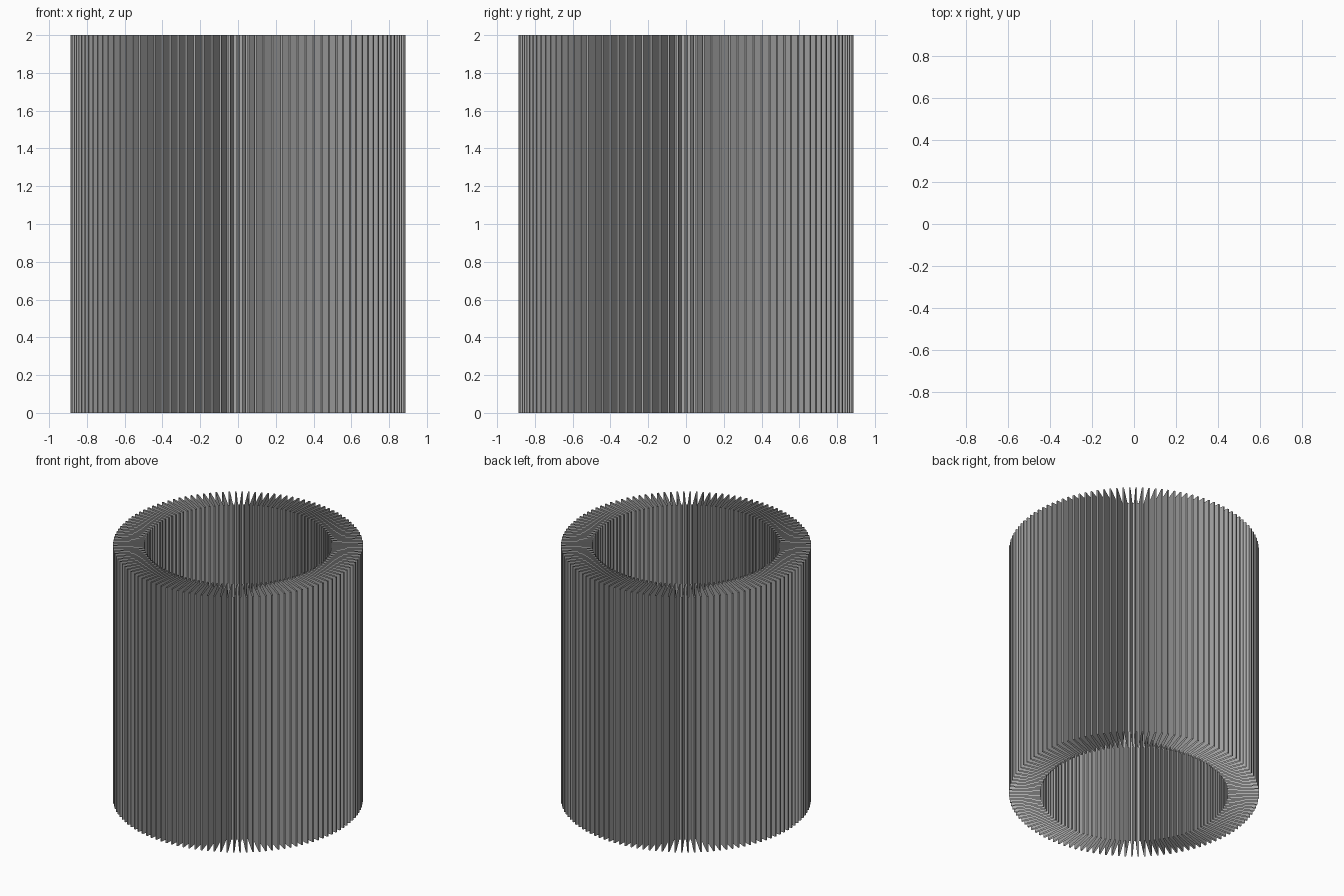
import bpy
import math

cube = bpy.data.objects.get("Cube")
if cube:
    bpy.data.objects.remove(cube, do_unlink=True)

PLEATS = 120
OUTER, INNER, HEIGHT = 0.887, 0.665, 2.0
HALF_FOLD = 0.0055  # half the width of each flat fold

# Grey filter paper
paper = bpy.data.materials.new("grey paper")
paper.use_nodes = True
colour = (0.4, 0.4, 0.4, 1)
paper.diffuse_color = colour
paper.node_tree.nodes["Principled BSDF"].inputs["Base Color"].default_value = colour


def fold(angle, radius):
    """Two profile points of a flat fold facing along the angle."""
    c, s = math.cos(angle), math.sin(angle)
    return [(radius * c - t * s, radius * s + t * c)
            for t in (-HALF_FOLD, HALF_FOLD)]


# Closed pleat profile, alternating outer and inner folds
step = 2 * math.pi / PLEATS
profile = []
for i in range(PLEATS):
    profile += fold(i * step, OUTER) + fold((i + 0.5) * step, INNER)

# Open-ended sheet raised from the profile
n = len(profile)
verts = [(x, y, z) for z in (0, HEIGHT) for x, y in profile]
faces = [(i, (i + 1) % n, (i + 1) % n + n, i + n) for i in range(n)]
mesh = bpy.data.meshes.new("pleated_sleeve")
mesh.from_pydata(verts, [], faces)
mesh.materials.append(paper)
mesh.update()
sleeve = bpy.data.objects.new("pleated_sleeve", mesh)
bpy.context.collection.objects.link(sleeve)
